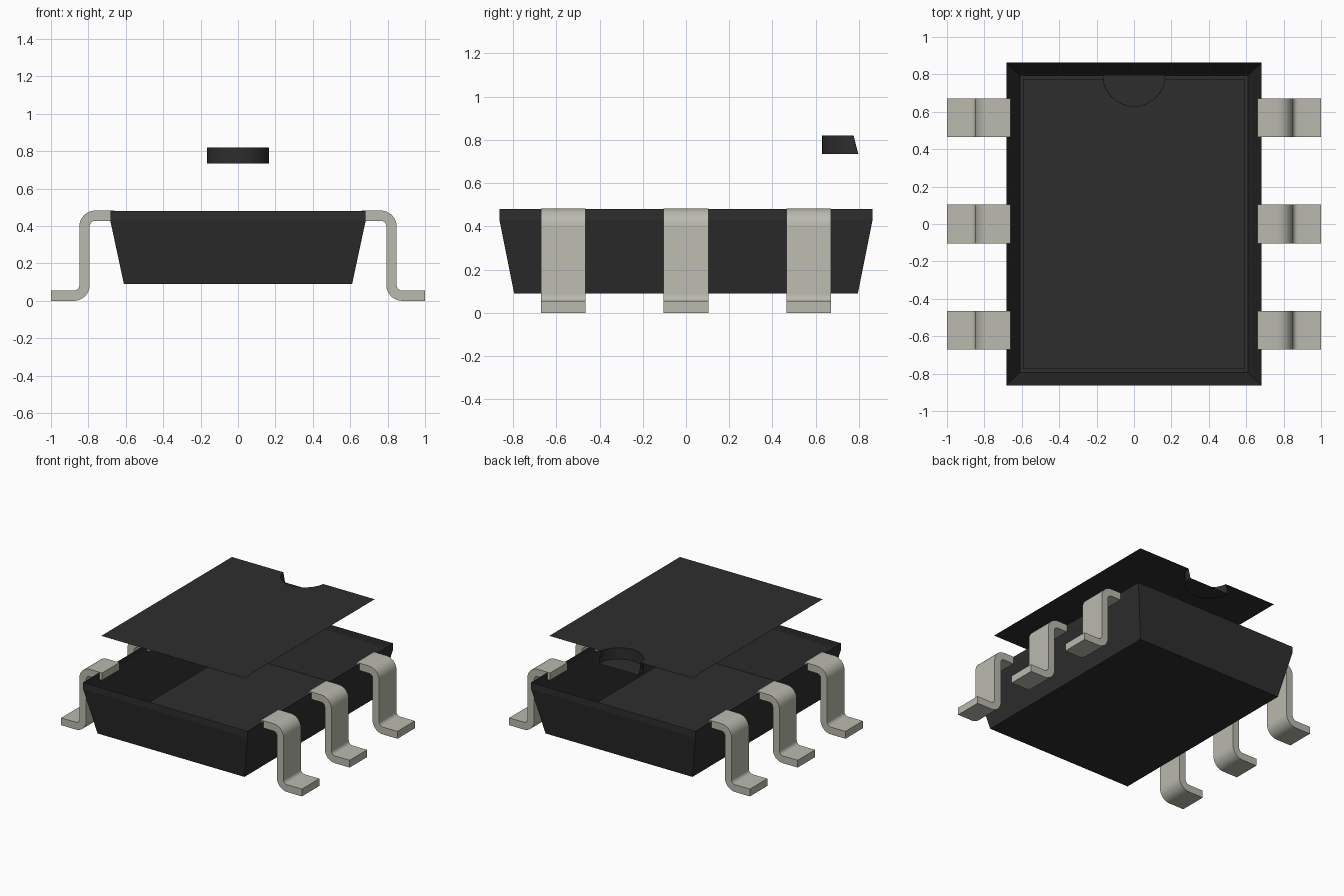
import bpy, bmesh, math

old = bpy.data.objects.get("Cube")
if old:
    bpy.data.objects.remove(old, do_unlink=True)


def material(name, rgb):
    m = bpy.data.materials.new(name)
    m.use_nodes = True
    m.diffuse_color = (*rgb, 1)
    m.node_tree.nodes["Principled BSDF"].inputs["Base Color"].default_value = (*rgb, 1)
    return m


BLACK = material("black plastic", (0.027, 0.027, 0.027))
TIN = material("tinned metal", (0.49, 0.49, 0.43))


def finish(name, bm, mat):
    me = bpy.data.meshes.new(name)
    bm.to_mesh(me)
    bm.free()
    me.materials.append(mat)
    ob = bpy.data.objects.new(name, me)
    bpy.context.collection.objects.link(ob)
    return ob


def strip(bm, a, b, closed=False):
    """Bridge two equal vertex rows with quads."""
    n = len(a)
    for i in range(n if closed else n - 1):
        j = (i + 1) % n
        bm.faces.new((a[i], a[j], b[j], b[i]))


def arc(cx, cy, r, a0, a1, n):
    return [(cx + r * math.cos(math.radians(a0 + (a1 - a0) * i / n)),
             cy + r * math.sin(math.radians(a0 + (a1 - a0) * i / n))) for i in range(n + 1)]


# Tapered lower body: thin-walled, open at the top
bm = bmesh.new()
rings = []
for hx, hy, z in ((0.61, 0.795, 0.09), (0.683, 0.863, 0.43), (0.683, 0.863, 0.48)):
    rings.append([bm.verts.new((sx * hx, sy * hy, z))
                  for sx, sy in ((-1, -1), (1, -1), (1, 1), (-1, 1))])
bm.faces.new(rings[0][::-1])
for lo, hi in zip(rings, rings[1:]):
    strip(bm, lo, hi, closed=True)
finish("body_tray", bm, BLACK)

# Top plate with a half-round notch in its back edge
TOP, DISC, NY, NR, EDGE = 0.82, 0.735, 0.797, 0.167, 0.775
dip = math.degrees(math.asin((NY - EDGE) / NR))
upper = arc(0, NY, NR, 180 + dip, 360 - dip, 24)
lower = arc(0, NY, NR, 180, 360, 24)
bm = bmesh.new()
outline = [(-0.593, EDGE), (-0.593, -EDGE), (0.593, -EDGE), (0.593, EDGE)] + upper[::-1]
bm.faces.new([bm.verts.new((x, y, TOP)) for x, y in outline])
finish("top_plate", bm, BLACK)

# Pin-one marker: sunken half disc and its curved wall
bm = bmesh.new()
floor_row = [bm.verts.new((x, y, DISC)) for x, y in lower]
top_row = [bm.verts.new((x, y, TOP)) for x, y in upper]
bm.faces.new(floor_row)
strip(bm, floor_row, top_row)
marker = finish("marker_recess", bm, BLACK)

# Gull-wing leads: bent strip profile in x and z, extruded along y
T, RI, RO = 0.055, 0.03, 0.085
XO, XI, ZT = 0.848, 0.793, 0.483
profile = ([(0.66, ZT)]
           + arc(XO - RO, ZT - RO, RO, 90, 0, 8)
           + arc(XO + RI, T + RI, RI, 180, 270, 8)
           + [(1.0, T), (1.0, 0.0)]
           + arc(XI + RO, RO, RO, 270, 180, 8)
           + arc(XI - RI, ZT - T - RI, RI, 0, 90, 8)
           + [(0.66, ZT - T)])


def lead(name, side, y):
    bm = bmesh.new()
    front = [bm.verts.new((side * x, y - 0.103, z)) for x, z in profile]
    back = [bm.verts.new((side * x, y + 0.103, z)) for x, z in profile]
    strip(bm, front, back, closed=True)
    bm.faces.new(front)
    bm.faces.new(back[::-1])
    bmesh.ops.recalc_face_normals(bm, faces=bm.faces)
    return finish(name, bm, TIN)


smooth = [marker]
for side, s_name in ((1, "left"), (-1, "right")):
    for y, y_name in ((-0.567, "front"), (0.0, "middle"), (0.567, "back")):
        smooth.append(lead(f"{s_name}_{y_name}_lead", side, y))

# Smooth the bends and keep the corners sharp
bpy.ops.object.select_all(action='DESELECT')
for ob in smooth:
    ob.select_set(True)
bpy.context.view_layer.objects.active = smooth[0]
bpy.ops.object.shade_smooth_by_angle(angle=math.radians(35))
